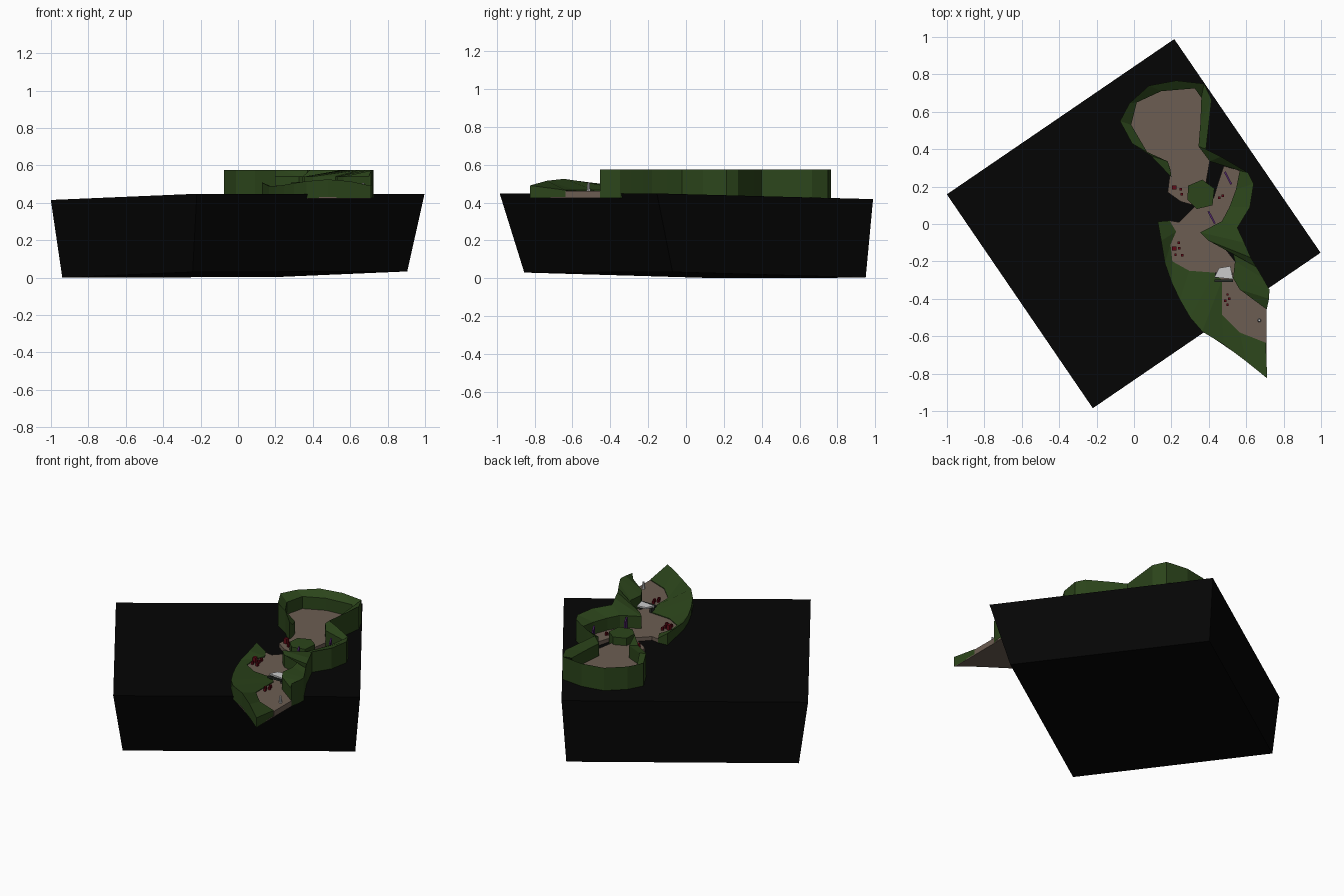
import bpy, bmesh, math


def mat(name, col):
    m = bpy.data.materials.new(name)
    m.diffuse_color = (*col, 1)
    return m


BLACK = mat("black", (0.0015, 0.0015, 0.0015))
GREEN = mat("grass", (0.025, 0.06, 0.011))
EARTH = mat("earth", (0.15, 0.11, 0.085))
RED = mat("red", (0.12, 0.003, 0.008))
PURPLE = mat("purple", (0.08, 0.02, 0.14))
DARK = mat("dark_grey", (0.02, 0.025, 0.02))
FLOOR, BASE, TOP = 0.46, 0.425, 0.575


def mesh_object(name, verts, faces, material=None):
    me = bpy.data.meshes.new(name)
    me.from_pydata(verts, [], faces)
    bm = bmesh.new()
    bm.from_mesh(me)
    bmesh.ops.recalc_face_normals(bm, faces=bm.faces)
    bm.to_mesh(me)
    bm.free()
    ob = bpy.data.objects.new(name, me)
    bpy.context.collection.objects.link(ob)
    if material:
        me.materials.append(material)
    return ob


def loft(name, low, high, material=None):
    """Closed solid between two matching loops of 3D points."""
    n = len(low)
    faces = [(i, (i + 1) % n, (i + 1) % n + n, i + n) for i in range(n)]
    faces += [tuple(range(n))[::-1], tuple(range(n, 2 * n))]
    return mesh_object(name, list(low) + list(high), faces, material)


def slab(name, pts, z0, z1, material):
    return loft(name, [(x, y, z0) for x, y in pts], [(x, y, z1) for x, y in pts], material)


def bank(name, pairs, inner):
    """Bank: upright outer side, crest on the outer edge, gentle slope in, then upright to the floor."""
    verts, faces = [], []
    for (ox, oy, crest), (ix, iy) in pairs:
        verts += [(ox, oy, BASE), (ox, oy, crest), (ix, iy, inner), (ix, iy, BASE)]
    for k in range(len(pairs) - 1):
        a, b = 4 * k, 4 * k + 4
        faces += [(a + j, a + j + 1, b + j + 1, b + j) for j in range(3)]
    e = len(verts)
    faces += [(0, 1, 2, 3), (e - 4, e - 3, e - 2, e - 1)]
    return mesh_object(name, verts, faces, GREEN)


def block(name, x, y, w, d, h, material, rot=0, z=FLOOR):
    c, s = math.cos(rot), math.sin(rot)
    pts = [(x + c * a * w / 2 - s * b * d / 2, y + s * a * w / 2 + c * b * d / 2)
           for a, b in ((-1, -1), (1, -1), (1, 1), (-1, 1))]
    return slab(name, pts, z, z + h, material)


# Large dark block: turned, slightly tilted, tapering downwards
def turned(u, v, z):
    return (0.826 * u - 0.564 * v, 0.564 * u + 0.826 * v, z)


loft("dark_block",
     [turned(-.682, -.569, .03), turned(.707, -.569, .033), turned(.707, .667, .003), turned(-.682, .667, 0)],
     [turned(-.737, -.689, .448), turned(.737, -.689, .448), turned(.735, .695, .418), turned(-.737, .695, .415)],
     BLACK)

# High bank around the north basin and down the east side
T = TOP
bank("high_bank", [
    ((.20, .25, T), (.195, .29)), ((.09, .365, T), (.18, .335)), ((-.01, .43, T), (.07, .385)),
    ((-.075, .55, T), (-.015, .53)), ((-.025, .645, T), (.015, .65)), ((.08, .74, T), (.145, .71)),
    ((.225, .767, T), (.325, .725)), ((.375, .75, T), (.36, .675)), ((.415, .665, T), (.355, .54)),
    ((.385, .40, T), (.345, .415)), ((.465, .36, T), (.405, .335)), ((.61, .275, T), (.565, .285)),
    ((.64, .215, T), (.545, .185)), ((.62, .09, T), (.51, .09)), ((.553, -.02, T), (.47, .015)),
    ((.59, -.10, T), (.355, -.045)), ((.625, -.18, T), (.40, -.09)), ((.655, -.23, T), (.52, -.12)),
    ((.69, -.29, T), (.54, -.20)), ((.724, -.35, T), (.53, -.29)), ((.722, -.40, T), (.565, -.35)),
    ((.71, -.455, T), (.70, -.45))], .54)

# Low bank along the south-west
bank("low_bank", [
    ((.127, .013, .51), (.19, .018)), ((.145, -.09, .50), (.225, -.04)),
    ((.165, -.21, .49), (.195, -.11)), ((.20, -.31, .49), (.205, -.20)),
    ((.245, -.405, .495), (.295, -.25)), ((.30, -.50, .505), (.43, -.26)),
    ((.365, -.575, .515), (.47, -.30)), ((.48, -.645, .525), (.47, -.485)),
    ((.60, -.735, .515), (.565, -.58)), ((.712, -.825, .49), (.705, -.635))], FLOOR + .005)

# Earth floors
slab("north_floor", [(.195, .29), (.18, .335), (.07, .385), (-.015, .53), (.015, .65), (.145, .71),
                     (.325, .725), (.36, .675), (.355, .54), (.345, .415), (.405, .335), (.385, .22),
                     (.32, .10), (.25, .12), (.18, .17)], BASE + .005, FLOOR, EARTH)
slab("middle_floor", [(.48, .31), (.565, .285), (.545, .185), (.51, .09), (.47, .015), (.355, -.045),
                      (.47, -.11), (.54, -.20), (.545, -.30), (.47, -.30), (.43, -.26), (.295, -.25),
                      (.205, -.20), (.195, -.11), (.225, -.04), (.19, .018), (.24, .01), (.32, .09),
                      (.42, .12), (.45, .22)], BASE + .005, FLOOR, EARTH)
slab("south_floor", [(.47, -.29), (.545, -.28), (.565, -.35), (.708, -.455), (.708, -.637),
                     (.565, -.58), (.47, -.485)], BASE + .005, FLOOR, EARTH)
slab("south_underside", [(.30, -.48), (.365, -.57), (.60, -.73), (.708, -.82), (.708, -.36), (.50, -.30)],
     BASE - .002, BASE + .005, EARTH)

# Grassy mound in the middle of the passage
ring = [(.29, .205), (.365, .237), (.43, .19), (.42, .10), (.335, .08), (.285, .13)]
loft("grass_mound", [(x, y, BASE) for x, y in ring], [(x, y, .51) for x, y in ring], GREEN)

# Gate between the rooms: pale plate on a dark beam
plate = [(.43, -.285, .50), (.53, -.295, .50), (.515, -.225, .50), (.455, -.235, .50)]
loft("gate_plate", [(x, y, z - .01) for x, y, z in plate], plate)
block("gate_beam", .48, -.303, .10, .012, .012, DARK, z=.482)
for sx in (.44, .52):
    block("gate_post", sx, -.275, .014, .03, .03, DARK)

# Thin purple barriers
for x, y in ((.415, .035), (.503, .245)):
    block("purple_barrier", x, y, .01, .075, .075, PURPLE, rot=.48)

# Red crates
crates = [(.215, .195), (.25, .185), (.255, .16), (.455, .14), (.475, .15), (.215, -.13), (.24, -.10),
          (.243, -.13), (.222, -.165), (.258, -.168), (.50, -.377), (.51, -.40), (.488, -.41), (.50, -.432)]
for i, (x, y) in enumerate(crates):
    s = .022 if i in (0, 5) else .013
    block("red_crate", x, y, s, s, s * 1.5, RED)

# Small pale marker near the entrance
bpy.ops.mesh.primitive_cone_add(vertices=8, radius1=.01, radius2=.006, depth=.045,
                                location=(.67, -.515, FLOOR + .0225))
bpy.context.object.name = "entrance_marker"
